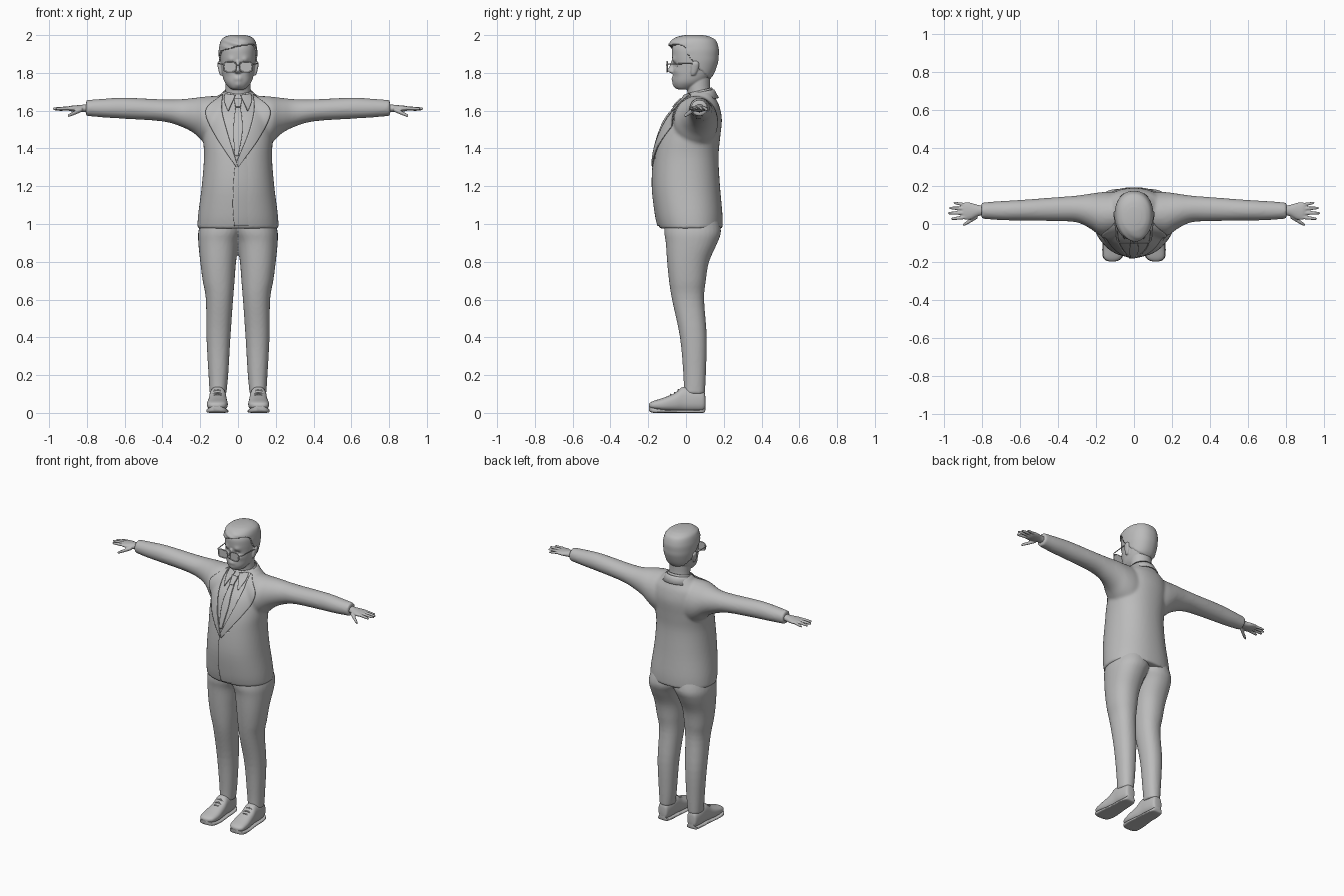
import bpy, bmesh
from math import sin, cos, pi, exp, radians, copysign
from mathutils import Vector
from mathutils.bvhtree import BVHTree

if "Cube" in bpy.data.objects:
    bpy.data.objects.remove(bpy.data.objects["Cube"])

grey = bpy.data.materials.new("plain_grey")
grey.use_nodes = True
grey.diffuse_color = (0.5, 0.5, 0.5, 1)
grey.node_tree.nodes["Principled BSDF"].inputs["Base Color"].default_value = (0.5, 0.5, 0.5, 1)


def finish(name, bm, voxel=0, smooth=0, thick=0, angle=50):
    """Turn a bmesh into a shaded object, optionally fused by remeshing or thickened."""
    bmesh.ops.recalc_face_normals(bm, faces=bm.faces)
    me = bpy.data.meshes.new(name)
    bm.to_mesh(me)
    bm.free()
    ob = bpy.data.objects.new(name, me)
    bpy.context.collection.objects.link(ob)
    me.materials.append(grey)
    if voxel:
        m = ob.modifiers.new("fuse", 'REMESH')
        m.mode, m.voxel_size, m.use_smooth_shade = 'VOXEL', voxel, True
    if smooth:
        m = ob.modifiers.new("soften", 'SMOOTH')
        m.factor, m.iterations = 0.5, smooth
    if thick:
        m = ob.modifiers.new("thickness", 'SOLIDIFY')
        m.thickness, m.offset = thick, 0
    bpy.ops.object.select_all(action='DESELECT')
    ob.select_set(True)
    bpy.context.view_layer.objects.active = ob
    if voxel:
        bpy.ops.object.shade_smooth()
    else:
        bpy.ops.object.shade_smooth_by_angle(angle=radians(angle))
    return ob


def spline(rows, steps):
    """Catmull-Rom interpolation through rows of numbers."""
    out = []
    for i in range(len(rows) - 1):
        p0, p1, p2, p3 = (rows[max(0, min(len(rows) - 1, i + k))] for k in (-1, 0, 1, 2))
        for s in range(steps):
            t = s / steps
            out.append([0.5 * (2 * b + (c - a) * t + (2 * a - 5 * b + 4 * c - d) * t * t
                               + (3 * b - a - 3 * c + d) * t ** 3)
                        for a, b, c, d in zip(p0, p1, p2, p3)])
    return out + [list(rows[-1])]


def loft(bm, axis, rings, side=1, n=32, steps=4, power=2.0):
    """Skin rings (position, low_a, high_a, low_b, high_b) along an axis."""
    loops = []
    for t, a0, a1, b0, b1 in spline(rings, steps):
        loop = []
        for k in range(n):
            c, s = cos(2 * pi * k / n), sin(2 * pi * k / n)
            a = (a0 + a1) / 2 + (a1 - a0) / 2 * copysign(abs(c) ** (2 / power), c)
            b = (b0 + b1) / 2 + (b1 - b0) / 2 * copysign(abs(s) ** (2 / power), s)
            x, y, z = {'x': (t, a, b), 'y': (a, t, b), 'z': (a, b, t)}[axis]
            loop.append(bm.verts.new((x * side, y, z)))
        loops.append(loop)
    for p, q in zip(loops, loops[1:]):
        for k in range(n):
            bm.faces.new((p[k], p[k - 1], q[k - 1], q[k]))
    bm.faces.new(loops[0])
    bm.faces.new(loops[-1])
    return [v for loop in loops for v in loop]


def grid(bm, rows):
    """Quad sheet through rows of points."""
    vs = [[bm.verts.new(p) for p in r] for r in rows]
    for p, q in zip(vs, vs[1:]):
        for k in range(len(p) - 1):
            bm.faces.new((p[k], p[k + 1], q[k + 1], q[k]))


def wire(name, paths, radius, cyclic=False):
    cu = bpy.data.curves.new(name, 'CURVE')
    cu.dimensions, cu.bevel_depth, cu.bevel_resolution = '3D', radius, 2
    for path in paths:
        sp = cu.splines.new('POLY')
        sp.points.add(len(path) - 1)
        for pt, co in zip(sp.points, path):
            pt.co = (*co, 1)
        sp.use_cyclic_u = cyclic
    cu.materials.append(grey)
    ob = bpy.data.objects.new(name, cu)
    bpy.context.collection.objects.link(ob)


# Jacket: torso and sleeves fused into one soft body
bm = bmesh.new()
torso = [(0.975, .215, -.14, .193), (1.05, .211, -.158, .193), (1.2, .192, -.175, .18),
         (1.35, .18, -.166, .172), (1.45, .184, -.145, .18), (1.55, .182, -.105, .19),
         (1.62, .165, -.05, .178), (1.66, .125, -.012, .16), (1.7, .08, .015, .145)]
loft(bm, 'z', [(z, -w, w, f, b) for z, w, f, b in torso], n=64, power=2.2)
sleeve = [(.05, -.05, .165, 1.38, 1.68), (.13, -.065, .17, 1.4, 1.678), (.18, -.06, .167, 1.43, 1.674),
          (.23, -.025, .16, 1.478, 1.668), (.3, .008, .15, 1.515, 1.661), (.4, .015, .142, 1.543, 1.66),
          (.6, .018, .127, 1.557, 1.669), (.7, .02, .121, 1.563, 1.664), (.805, .028, .113, 1.572, 1.656)]
for side in (1, -1):
    loft(bm, 'x', sleeve, side)
jacket = finish("jacket", bm, voxel=0.009, smooth=6)

# Trousers: two legs fused at the hips
bm = bmesh.new()
leg = [(.1, .062, .15, -.012, .1), (.2, .052, .156, -.014, .105), (.4, .04, .167, -.032, .11),
       (.6, .026, .17, -.074, .096), (.7, .018, .187, -.09, .105), (.8, .01, .2, -.1, .122),
       (.9, -.006, .21, -.107, .166), (.96, -.03, .21, -.115, .185), (1.04, -.05, .19, -.11, .17)]
for side in (1, -1):
    loft(bm, 'z', leg, side, power=2.2)
finish("trousers", bm, voxel=0.008, smooth=4)

# Shoes with soles and laces
bm, soles, laces = bmesh.new(), bmesh.new(), []
shoe = [(.102, .09, .125, .03, .09), (.092, .075, .142, .012, .115), (.04, .066, .151, .008, .128),
        (-.015, .063, .152, .008, .138), (-.06, .058, .157, .008, .105), (-.12, .054, .164, .01, .08),
        (-.17, .062, .162, .018, .064), (-.19, .08, .148, .024, .054), (-.197, .1, .13, .03, .045)]
sole = [(y, a - .003, b + .003, max(0, c - .018), c + .008) for y, a, b, c, d in shoe]
for side in (1, -1):
    loft(bm, 'y', shoe, side, power=2.5)
    loft(soles, 'y', sole, side, power=4)
    for y, z in ((-.04, .122), (-.06, .108), (-.08, .098)):
        laces.append([(side * (.108 + .028 * u), y, z - .013 * u * u) for u in (-1, -.5, 0, .5, 1)])
finish("shoes", bm)
finish("shoe_soles", soles)
wire("shoe_laces", laces, .004)

# Hands: palm, four fingers and thumb
bm = bmesh.new()
palm = [(.78, .045, .098, 1.59, 1.635), (.82, .042, .1, 1.592, 1.632), (.86, .024, .112, 1.594, 1.628),
        (.89, .022, .114, 1.598, 1.625), (.905, .035, .105, 1.605, 1.62)]
digits = [((.88, .1, 1.612), (.952, .112, 1.604), .0085), ((.88, .08, 1.614), (.975, .085, 1.607), .0095),
          ((.88, .058, 1.614), (.982, .057, 1.61), .0095), ((.88, .036, 1.613), (.965, .027, 1.61), .0095),
          ((.825, .04, 1.606), (.902, -.006, 1.572), .0115)]
for side in (1, -1):
    loft(bm, 'x', palm, side, n=20)
    for start, end, r in digits:
        rings = []
        for t, k in ((0, 1), (.35, 1), (.7, .9), (.93, .7), (1, .25)):
            x, y, z = Vector(start).lerp(Vector(end), t)
            rings.append((x, y - r * k, y + r * k, z - r * k, z + r * k))
        loft(bm, 'x', rings, side, n=12)
finish("hands", bm, voxel=0.004, smooth=3)

# Head: skull with sculpted face, nose and ears
skull = [(1.712, .03, -.04, .02), (1.722, .047, -.056, .05), (1.75, .07, -.067, .1), (1.79, .083, -.068, .135),
         (1.85, .092, -.07, .158), (1.89, .095, -.074, .163), (1.93, .094, -.074, .163),
         (1.96, .083, -.06, .148), (1.98, .06, -.032, .115), (1.988, .03, .005, .08)]
face = [(.036, 1.838, .017, .015), (.04, 1.87, .016, -.007), (0, 1.772, .018, -.007), (0, 1.785, .007, .004),
        (0, 1.737, .016, -.007), (.055, 1.81, .018, -.005), (.012, 1.768, .012, -.003)]
bm = bmesh.new()
for v in loft(bm, 'z', [(z, -w, w, f, b) for z, w, f, b in skull], n=80, steps=8, power=2.2):
    if v.co.y < .03:
        x, z = abs(v.co.x), v.co.z
        v.co.y += sum(d * exp(-((x - fx) ** 2 + (z - fz) ** 2) / (r * r)) for fx, fz, r, d in face)
nose = [(1.797, -.012, .012, -.08, -.05), (1.804, -.019, .019, -.091, -.05), (1.815, -.016, .016, -.099, -.05),
        (1.835, -.01, .01, -.088, -.05), (1.865, -.012, .012, -.077, -.05)]
loft(bm, 'z', nose, n=20)
for side in (1, -1):
    ear = [(1.787, .082, .094, .028, .046), (1.8, .082, .1, .026, .056), (1.83, .085, .107, .026, .068),
           (1.85, .087, .11, .03, .07), (1.862, .09, .104, .038, .06)]
    loft(bm, 'z', ear, side, n=16)
neck = [(1.6, .07, .01, .14), (1.68, .068, .008, .134), (1.73, .066, .004, .128), (1.8, .066, .0, .13)]
loft(bm, 'z', [(z, -w, w, f, b) for z, w, f, b in neck])
finish("head", bm, voxel=0.004, smooth=3)


# Hair: shell over the skull, tucked inside below the hairline, swept to one side in front
def hairline(y):
    return 1.928 if y < -.02 else (1.928 - 1.3 * (y + .02) if y < .04 else 1.85 - .9 * (y - .04))


bm = bmesh.new()
shell = [(z + .012 * (z > 1.95), w + .007, f - .008, b + .01) for z, w, f, b in skull[2:]]
for v in loft(bm, 'z', [(z, -w, w, f, b) for z, w, f, b in shell], n=96, steps=10, power=2.2):
    x, y, z = v.co
    if z < hairline(y) + (.02 * sin(14 * x + .6) if y < 0 else 0):
        v.co.x, v.co.y = x * .86, .05 + (y - .05) * .86
    elif y < .05:
        v.co.y -= .016 * exp(-((z - 1.957) ** 2 / .0006 + (x - .02) ** 2 / .004))
        v.co.y += .002 * sin(170 * z + 60 * x)
finish("hair", bm, angle=60)

# Glasses: rims, lenses, bridge and temples
rims, arms, lens = [], [], bmesh.new()
for side in (1, -1):
    rims.append([(side * (.043 + .033 * copysign(abs(cos(a)) ** .6, cos(a))), -.1,
                  1.832 + .027 * copysign(abs(sin(a)) ** .6, sin(a)))
                 for a in (2 * pi * k / 32 for k in range(32))])
    loft(lens, 'y', [(y, .011, .075, 1.806, 1.858) for y in (-.101, -.098)], side, steps=1, power=3.3)
    arms.append([(side * x, y, z) for x, y, z in
                 ((.076, -.1, 1.845), (.092, -.085, 1.847), (.102, .03, 1.85), (.103, .05, 1.835))])
arms.append([(-.011, -.1, 1.84), (0, -.103, 1.843), (.011, -.1, 1.84)])
wire("glasses_rims", rims, .0035, True)
wire("glasses_temples", arms, .003)
finish("glasses_lenses", lens, angle=30)

# Cloth details are draped onto the jacket surface
bpy.context.view_layer.update()
surface = BVHTree.FromObject(jacket, bpy.context.evaluated_depsgraph_get())


def drape(bm, left, right, lift_a, lift_b, cols=10):
    """Sheet between two front-view edges, laid on the jacket with a lift at each edge."""
    rows = []
    for (xa, za), (xb, zb) in zip(spline(left, 8), spline(right, 8)):
        row = []
        for k in range(cols + 1):
            t = k / cols
            x, z = xa + (xb - xa) * t, za + (zb - za) * t
            hit = surface.ray_cast(Vector((x, -1, z)), Vector((0, 1, 0)))[0]
            row.append((x, (hit.y if hit else .03) - lift_a - (lift_b - lift_a) * t, z))
        rows.append(row)
    grid(bm, rows)


# Lapels
bm = bmesh.new()
for s in (1, -1):
    inner = [(.08 * s, 1.685), (.085 * s, 1.6), (.055 * s, 1.48), (-.008, 1.33)]
    outer = [(.1 * s, 1.672), (.172 * s, 1.595), (.115 * s, 1.46), (-.004 + .004 * s, 1.3)]
    drape(bm, inner, outer, .012, .007)
finish("lapels", bm, thick=.006)

# Front overlap running to the hem
bm = bmesh.new()
drape(bm, [(-.012, 1.33), (-.022, 1.25), (-.028, 1.1), (-.02, .99)],
      [(.08, 1.36), (.09, 1.25), (.09, 1.1), (.09, .99)], .006, -.006)
finish("jacket_front_overlap", bm, thick=.004)

# Tie with knot, and shirt collar points
bm = bmesh.new()
drape(bm, [(-.022, 1.665), (-.014, 1.62)], [(.022, 1.665), (.014, 1.62)], .02, .02)
drape(bm, [(-.013, 1.622), (-.024, 1.5), (-.018, 1.36)], [(.013, 1.622), (.024, 1.5), (.002, 1.36)], .01, .01)
finish("tie", bm, thick=.008)
bm = bmesh.new()
for s in (1, -1):
    drape(bm, [(.014 * s, 1.682), (.03 * s, 1.645), (.05 * s, 1.6)],
          [(.068 * s, 1.69), (.072 * s, 1.65), (.054 * s, 1.6)], .014, .008)
finish("shirt_collar_points", bm, thick=.005)


# Standing collars wrapped around the neck
def collar(name, rx, ry, flare, z_back, z_front, height, sweep, thick):
    bm, rows = bmesh.new(), []
    for k in range(41):
        a = radians(sweep) * (k / 20 - 1)
        z = z_front + (z_back - z_front) * (1 + cos(a)) / 2
        rows.append([((rx + f) * sin(a), .07 + (ry + f) * cos(a), z - h)
                     for f, h in ((0, 0), (flare * .3, height * .3), (flare, height))])
    grid(bm, rows)
    finish(name, bm, thick=thick)


collar("shirt_collar", .07, .066, .006, 1.722, 1.69, .04, 165, .005)
collar("jacket_collar", .078, .076, .025, 1.712, 1.68, .045, 125, .007)
